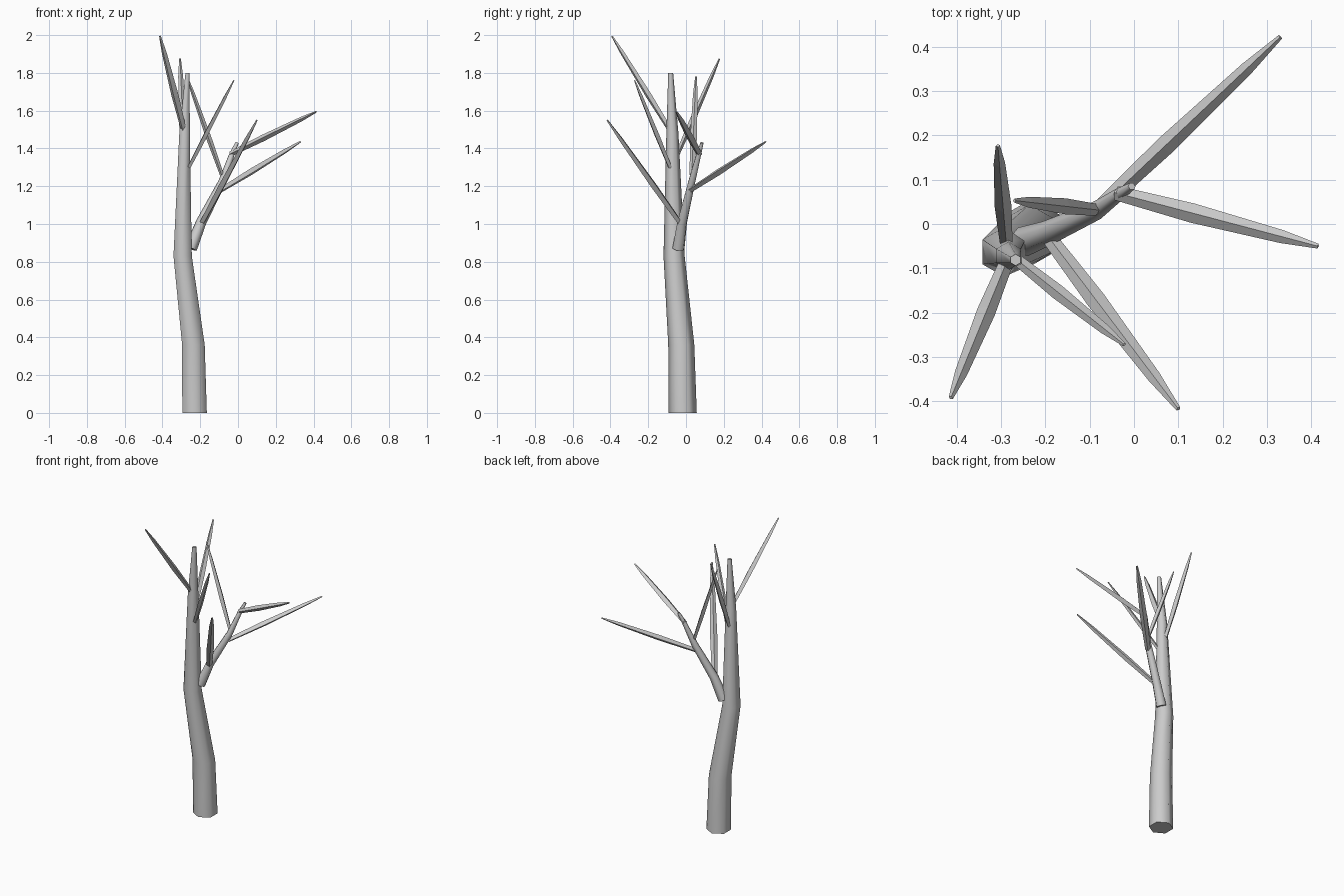
import bpy, bmesh
from math import cos, sin, pi, radians
from mathutils import Vector

if "Cube" in bpy.data.objects:
    bpy.data.objects.remove(bpy.data.objects["Cube"])


def sweep(name, rings, sides, start=0.0, flat=1.0, level=False, smooth=False):
    """Tapered closed tube through (x, y, z, radius) rings."""
    pts = [Vector(r[:3]) for r in rings]
    bm = bmesh.new()
    loops = []
    for i, p in enumerate(pts):
        t = (pts[min(i + 1, len(pts) - 1)] - pts[max(i - 1, 0)]).normalized()
        if level:                       # horizontal sections
            u, v = Vector((1, 0, 0)), Vector((0, 1, 0))
        else:                           # u is sideways, v points upward
            u = t.cross(Vector((0, 0, 1))).normalized()
            v = u.cross(t)
        r = rings[i][3]
        angles = [start + 2 * pi * k / sides for k in range(sides)]
        loops.append([bm.verts.new(p + u * r * cos(a) + v * r * flat * sin(a))
                      for a in angles])
    for a, b in zip(loops, loops[1:]):
        for k in range(sides):
            n = (k + 1) % sides
            bm.faces.new((a[k], a[n], b[n], b[k]))
    bm.faces.new(loops[0][::-1])
    bm.faces.new(loops[-1])
    bmesh.ops.recalc_face_normals(bm, faces=bm.faces)
    me = bpy.data.meshes.new(name)
    bm.to_mesh(me)
    bm.free()
    ob = bpy.data.objects.new(name, me)
    bpy.context.collection.objects.link(ob)
    if smooth:
        bpy.ops.object.select_all(action='DESELECT')
        ob.select_set(True)
        bpy.context.view_layer.objects.active = ob
        bpy.ops.object.shade_smooth_by_angle(angle=radians(65))
    return ob


# Six-sided trunk, corners along y
sweep("trunk", [(-0.23, -0.018, 0, 0.075), (-0.236, -0.025, 0.36, 0.069),
                (-0.293, -0.063, 0.83, 0.056), (-0.283, -0.072, 1.48, 0.032),
                (-0.267, -0.081, 1.80, 0.013)],
      6, start=pi / 2, level=True, smooth=True)

# Large side limb
sweep("side_limb", [(-0.25, -0.04, 0.87, 0.034), (-0.195, -0.02, 1.01, 0.028),
                    (-0.085, 0.03, 1.22, 0.021), (-0.032, 0.068, 1.37, 0.014),
                    (-0.005, 0.085, 1.43, 0.009)], 6, smooth=True)

# Four-sided pointed twigs: base, tip, greatest radius
twigs = {
    "limb_twig_front": ((-0.20, -0.02, 0.99), (0.10, -0.417, 1.55), 0.022),
    "limb_twig_back": ((-0.09, 0.025, 1.18), (0.33, 0.422, 1.435), 0.022),
    "limb_twig_right": ((-0.04, 0.07, 1.37), (0.415, -0.05, 1.595), 0.022),
    "limb_twig_inner": ((-0.085, 0.032, 1.26), (-0.27, 0.053, 1.78), 0.018),
    "trunk_twig_right": ((-0.265, -0.08, 1.29), (-0.022, -0.272, 1.76), 0.017),
    "trunk_twig_left": ((-0.285, -0.08, 1.49), (-0.413, -0.392, 1.995), 0.021),
    "trunk_twig_back": ((-0.288, -0.045, 1.37), (-0.307, 0.177, 1.875), 0.019),
}
for name, (base, tip, r) in twigs.items():
    a, b = Vector(base), Vector(tip)
    rings = [(*a.lerp(b, t), r * k)
             for t, k in ((0, 0.75), (0.38, 1), (0.82, 0.68), (1, 0.25))]
    sweep(name, rings, 4, flat=0.8)
